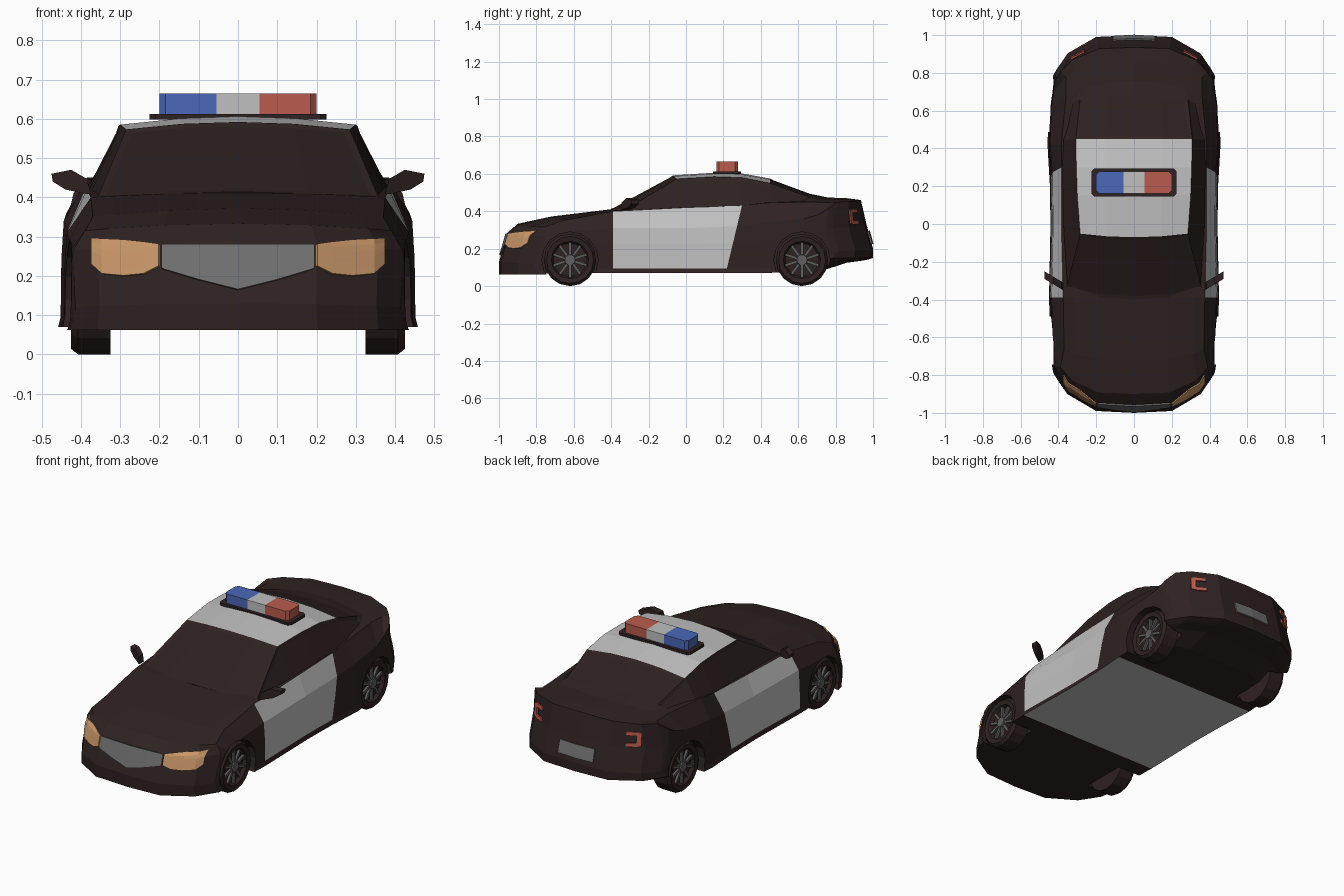
import bpy, bmesh, math
from mathutils import Vector, Matrix
from mathutils.bvhtree import BVHTree

if "Cube" in bpy.data.objects:
    bpy.data.objects.remove(bpy.data.objects["Cube"])


def mat(name, *rgb):
    m = bpy.data.materials.new(name)
    m.diffuse_color = (*rgb, 1)
    m.use_nodes = True
    m.node_tree.nodes["Principled BSDF"].inputs["Base Color"].default_value = m.diffuse_color
    return m


BODY = mat("dark paint", 0.028, 0.016, 0.016)
GLASS = mat("dark glass", 0.026, 0.015, 0.015)
WHITE = mat("white panel", 0.53, 0.53, 0.53)
GREY = mat("mid grey", 0.16, 0.16, 0.16)
RIM = mat("rim grey", 0.12, 0.115, 0.115)
AMBER = mat("headlight amber", 0.60, 0.32, 0.145)
RED = mat("signal red", 0.49, 0.105, 0.075)
BLUE = mat("signal blue", 0.07, 0.14, 0.48)


def finish(name, bm, *mats):
    bmesh.ops.remove_doubles(bm, verts=bm.verts, dist=1e-5)
    bmesh.ops.recalc_face_normals(bm, faces=bm.faces)
    me = bpy.data.meshes.new(name)
    bm.to_mesh(me)
    bm.free()
    for m in mats:
        me.materials.append(m)
    ob = bpy.data.objects.new(name, me)
    bpy.context.collection.objects.link(ob)
    return ob


def loft(rings, caps, rule):
    """Skin half rings, close both ends, mirror; rule(station, strip) picks the material."""
    bm = bmesh.new()
    for s in (1, -1):
        v = [[bm.verts.new((s * x, y, z)) for x, y, z in r] for r in rings]
        for i in range(len(v) - 1):
            for j in range(len(v[0]) - 1):
                f = bm.faces.new((v[i][j], v[i][j + 1], v[i + 1][j + 1], v[i + 1][j]))
                f.material_index = rule(i, j)
        for row in (v[0], v[-1]):
            for c in caps:
                bm.faces.new([row[k] for k in c])
    bmesh.ops.remove_doubles(bm, verts=bm.verts, dist=1e-5)
    bmesh.ops.recalc_face_normals(bm, faces=bm.faces)
    return bm


def prism(name, outline, to3d, depth, m):
    """Extrude a 2D outline by a vector."""
    bm = bmesh.new()
    f = bm.faces.new([bm.verts.new(to3d(a, b)) for a, b in outline])
    r = bmesh.ops.extrude_face_region(bm, geom=[f])
    bmesh.ops.translate(bm, vec=depth, verts=[g for g in r["geom"] if isinstance(g, bmesh.types.BMVert)])
    return finish(name, bm, m)


# Body: y, bow in plan, shear, underside, half width, shoulder z, top edge x and z, centre z
STATIONS = [
    (-1.0, .20, 0, .062, .42, .10, .415, .12, .13),
    (-.955, .20, 0, .062, .43, .24, .42, .265, .285),
    (-.90, .19, 0, .065, .43, .27, .39, .315, .333),
    (-.72, .10, 0, .07, .435, .29, .37, .35, .372),
    (-.39, 0, 0, .07, .442, .31, .375, .40, .412),
    (0, 0, 0, .07, .434, .31, .385, .42, .43),
    (.22, 0, .24, .07, .438, .32, .385, .43, .44),
    (.42, 0, 0, .07, .45, .34, .385, .445, .455),
    (.72, -.08, 0, .08, .443, .36, .36, .45, .475),
    (.86, -.15, 0, .125, .432, .38, .36, .445, .47),
    (.935, -.18, 0, .135, .425, .41, .385, .45, .46),
    (.965, -.20, 0, .14, .425, .29, .41, .31, .33),
    (1.0, -.20, 0, .15, .42, .18, .41, .19, .20),
]


def body_ring(y, bow, shear, zb, w, zs, wt, zt, zc):
    lo, hi = zb + .025, zs
    pts = [(0, zb), (.48 * w, zb), (.85 * w, zb), (w + .008, zb), (w + .002, lo),
           (w, lo + .6 * (hi - lo)), (w - .006, hi)]
    pts += [(f * wt, zc - (zc - zt) * f * f) for f in (1, .85, .48, 0)]
    return [(x, y + bow * min(1.03, x / .42) ** 4 + shear * (z - .1), z) for x, z in pts]


def body_rule(i, j):
    if i in (4, 5) and j in (4, 5, 6):
        return 1            # white doors
    if 4 <= i <= 6 and j < 3:
        return 1            # light floor
    return 0


bm = loft([body_ring(*s) for s in STATIONS],
          [(0, 1, 9, 10), (1, 2, 8, 9), (2, 3, 4, 5, 6, 7, 8)], body_rule)
tree = BVHTree.FromBMesh(bm)
body = finish("body", bm, BODY, WHITE)

# Wheel arches
for y in (-.62, .62):
    for s in (1, -1):
        bm = bmesh.new()
        bmesh.ops.create_cone(bm, cap_ends=True, segments=16, radius1=.15, radius2=.15, depth=.3,
                              matrix=Matrix.Translation((s * .455, y, .14)) @ Matrix.Rotation(math.pi / 2, 4, 'Y'))
        cutter = finish("arch_cutter", bm, BODY)
        cutter.hide_render = True
        cutter.hide_viewport = True
        mod = body.modifiers.new("arch", 'BOOLEAN')
        mod.operation = 'DIFFERENCE'
        mod.solver = 'EXACT'
        mod.object = cutter

# Cabin: y, bow, base x and z, roof edge x and z, centre z
CABIN = [
    (-.40, .05, .365, .375, .36, .395, .414),
    (-.07, .03, .385, .40, .285, .573, .592),
    (.15, 0, .388, .41, .30, .585, .606),
    (.30, 0, .388, .42, .305, .58, .602),
    (.45, 0, .388, .43, .308, .55, .575),
    (.68, -.03, .365, .43, .285, .475, .49),
    (.82, -.05, .34, .41, .27, .435, .46),
]


def cabin_ring(y, bow, xb, zb, xe, ze, zc):
    pts = [(0, zb), (xb, zb), (xe, ze), (xe * .5, zc - (zc - ze) * .25), (0, zc)]
    return [(x, y + bow * (x / .36) ** 2, z) for x, z in pts]


bm = loft([cabin_ring(*s) for s in CABIN], [(0, 1, 2, 3, 4)],
          lambda i, j: 1 if j >= 2 and 1 <= i <= 3 else 0)


def pick(test):
    return [f for f in bm.faces if f.material_index == 0 and test(f.calc_center_median(), f.normal)]


# Inset windows: windscreen, rear, sides
for test in (lambda c, n: c.y < -.1 and n.z > .6,
             lambda c, n: .5 < c.y < .68 and n.z > .6 and abs(c.x) < .25,
             lambda c, n: n.x > .6 and c.y < .6,
             lambda c, n: n.x < -.6 and c.y < .6):
    fs = pick(test)
    if fs:
        bmesh.ops.inset_region(bm, faces=fs, thickness=.018, depth=-.003, use_even_offset=True)
        for f in fs:
            f.material_index = 2
finish("cabin", bm, BODY, WHITE, GLASS)


# Thin plates that follow the body: columns of x, low z, high z
def plate(name, cols, side, m, rows=6):
    bm = bmesh.new()
    grid = []
    for x, lo, hi in cols:
        col = []
        for k in range(rows + 1):
            z = lo + (hi - lo) * k / rows
            hit = tree.ray_cast(Vector((x, side * 2, z)), Vector((0, -side, 0)))
            y = hit[0].y if hit[0] else side * .9
            col.append(bm.verts.new((x, y + side * .005, z)))
        grid.append(col)
    for a, b in zip(grid, grid[1:]):
        for k in range(rows):
            bm.faces.new((a[k], b[k], b[k + 1], a[k + 1]))
    ob = finish(name, bm, m)
    sol = ob.modifiers.new("thickness", 'SOLIDIFY')
    sol.thickness = .008
    sol.offset = 0


plate("grille", [(-.195, .22, .278), (-.19, .217, .28), (-.1, .19, .28), (0, .165, .28),
                 (.1, .19, .28), (.19, .217, .28), (.195, .22, .278)], -1, GREY)
plate("number_plate", [(x, .225, .295) for x in (-.11, -.055, 0, .055, .11)], 1, GREY)
for s in (1, -1):
    plate("headlight", [(s * x, lo, hi) for x, lo, hi in
                        ((.2, .225, .28), (.24, .205, .285), (.29, .20, .29),
                         (.345, .205, .293), (.372, .23, .295))], -1, AMBER)
    plate("tail_light_outer", [(s * .312, .33, .412), (s * .335, .335, .408)], 1, RED)
    for z in (.33, .392):
        plate("tail_light_bar", [(s * .262, z, z + .02), (s * .29, z, z + .02), (s * .32, z, z + .02)], 1, RED, 2)
    # Door mirror, swept back
    prism("door_mirror", [(.375, .41), (.385, .408), (.44, .42), (.472, .44), (.475, .46), (.425, .47), (.385, .447)],
          lambda a, b: (s * a, -.335 + (a - .40) * .6, b), (0, .04, 0), BODY)


# Wheels
def wheel(s, y):
    bm = bmesh.new()
    prof = [(0, .400), (.09, .400), (.10, .42), (.126, .425), (.14, .408), (.14, .325), (0, .325)]
    n = 16
    rot = [Matrix.Rotation(2 * math.pi * k / n, 3, 'X') for k in range(n)]
    for k in range(n):
        for (r0, x0), (r1, x1) in zip(prof, prof[1:]):
            pts = [rot[k] @ Vector((x0, 0, r0)), rot[k] @ Vector((x1, 0, r1)),
                   rot[(k + 1) % n] @ Vector((x1, 0, r1)), rot[(k + 1) % n] @ Vector((x0, 0, r0))]
            if r0 == 0:
                pts.pop()
            if r1 == 0:
                pts.pop(2)
            bm.faces.new([bm.verts.new(p) for p in pts])
    bmesh.ops.remove_doubles(bm, verts=bm.verts, dist=1e-5)
    tyre = set(bm.faces)
    for k in range(10):     # spokes
        bmesh.ops.create_cube(bm, size=1, matrix=Matrix.Rotation(k * math.pi / 5, 4, 'X')
                              @ Matrix.Translation((.406, 0, .056)) @ Matrix.Diagonal((.014, .014, .074, 1)))
    bmesh.ops.create_cone(bm, cap_ends=True, segments=10, radius1=.034, radius2=.028, depth=.024,
                          matrix=Matrix.Translation((.408, 0, 0)) @ Matrix.Rotation(math.pi / 2, 4, 'Y'))
    for f in bm.faces:
        if f not in tyre:
            f.material_index = 1
    for v in bm.verts:
        v.co = (v.co.x * s, v.co.y + y, v.co.z + .14)
    finish("wheel", bm, BODY, RIM)


for y in (-.62, .62):
    for s in (1, -1):
        wheel(s, y)


# Roof light bar
def flat(z):
    return lambda a, b: (a, b + .22, z)


c = .015
prism("light_bar_base", [(-.225, -.06), (-.21, -.075), (.21, -.075), (.225, -.06),
                         (.225, .06), (.21, .075), (-.21, .075), (-.225, .06)], flat(.598), (0, 0, .014), BODY)
prism("light_bar_centre", [(-.055, -.058), (.055, -.058), (.055, .058), (-.055, .058)], flat(.612), (0, 0, .053), WHITE)
for s, name, m in ((1, "light_bar_red", RED), (-1, "light_bar_blue", BLUE)):
    prism(name, [(s * .055, -.058), (s * (.2 - c), -.058), (s * .2, -.058 + c),
                 (s * .2, .058 - c), (s * (.2 - c), .058), (s * .055, .058)], flat(.612), (0, 0, .053), m)
